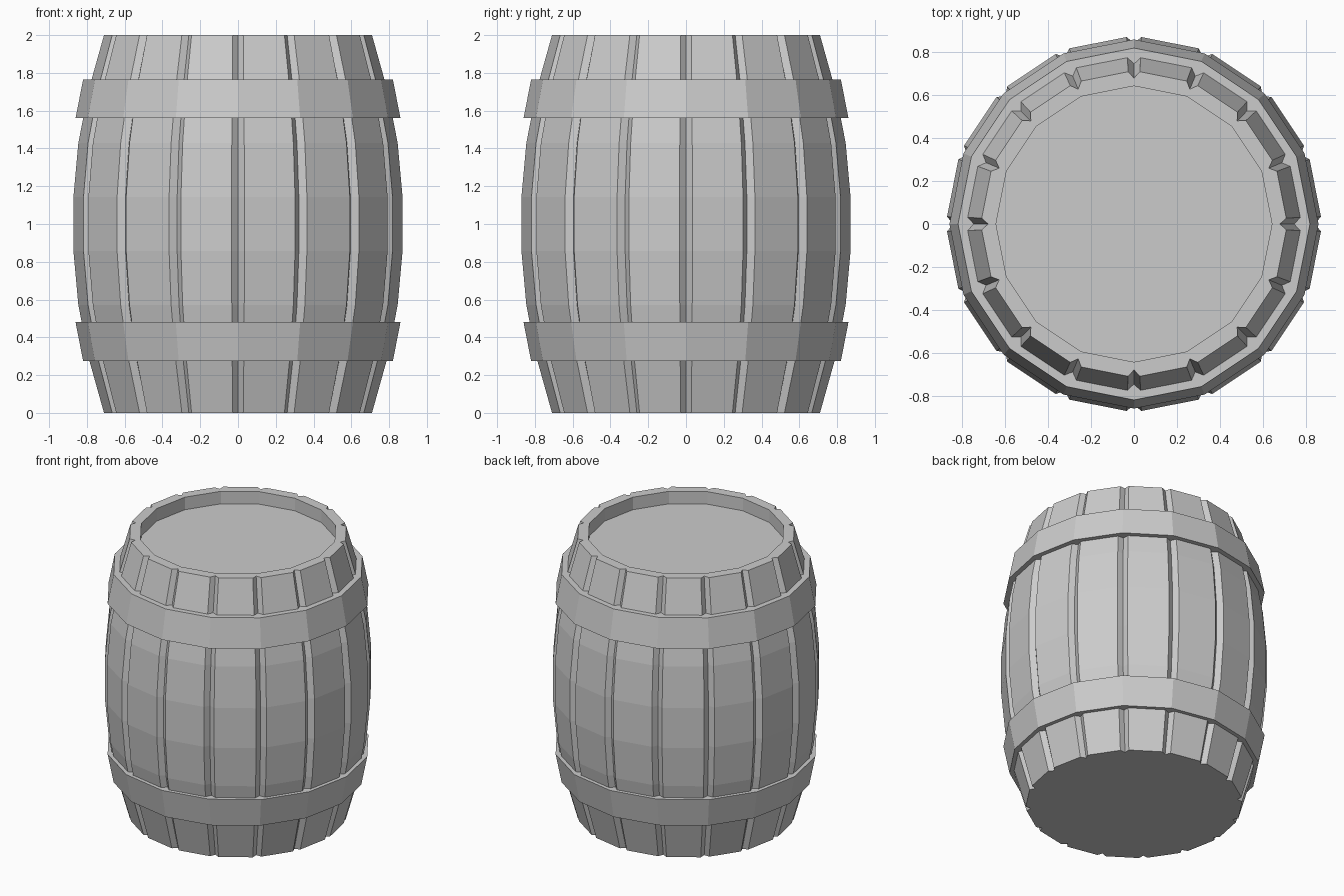
import bpy
import bmesh
from math import sin, cos, pi, radians

STAVES = 16
STEP = 2 * pi / STAVES

cube = bpy.data.objects.get("Cube")
if cube:
    bpy.data.objects.remove(cube, do_unlink=True)

grey = bpy.data.materials.new("plain_grey")
grey.use_nodes = True
colour = (0.6, 0.6, 0.6, 1)
grey.diffuse_color = colour
grey.node_tree.nodes["Principled BSDF"].inputs["Base Color"].default_value = colour


def ring(bm, points, z):
    """Ring of vertices from (radius, angle) pairs."""
    return [bm.verts.new((r * cos(a), r * sin(a), z)) for r, a in points]


def bridge(bm, low, high):
    n = len(low)
    for i in range(n):
        j = (i + 1) % n
        bm.faces.new((low[i], low[j], high[j], high[i]))


def polygon(radius):
    return [(radius, i * STEP) for i in range(STAVES)]


def grooved(radius, half_width=0.034, depth=0.03):
    """Flat staves separated by V grooves."""
    half = half_width / 0.87
    points = []
    for i in range(STAVES):
        a = i * STEP
        points += [(radius, a - half), (radius - depth, a), (radius, a + half)]
    return points


def finish(bm, name):
    bmesh.ops.recalc_face_normals(bm, faces=bm.faces)
    mesh = bpy.data.meshes.new(name)
    bm.to_mesh(mesh)
    bm.free()
    mesh.materials.append(grey)
    obj = bpy.data.objects.new(name, mesh)
    bpy.context.collection.objects.link(obj)
    return obj


# Staved body: bulging shell, flat bottom, rim and recessed lid
half_profile = [0.71, 0.79, 0.846, 0.872]
radii = half_profile + half_profile[::-1]
bm = bmesh.new()
rings = [ring(bm, grooved(r), 2 * k / 7) for k, r in enumerate(radii)]
for low, high in zip(rings, rings[1:]):
    bridge(bm, low, high)
bm.faces.new(rings[0][::-1])

inner = ring(bm, polygon(0.643), 2)
floor = ring(bm, polygon(0.643), 1.91)
top = rings[-1]
for i in range(STAVES):
    j = (i + 1) % STAVES
    left, mid, right = top[3 * i:3 * i + 3]
    bm.faces.new((left, mid, inner[i]))
    bm.faces.new((mid, right, inner[i]))
    bm.faces.new((right, top[3 * j], inner[j], inner[i]))
bridge(bm, inner, floor)
bm.faces.new(floor)
finish(bm, "barrel_body")


# Hoops: the wide edge faces the middle of the barrel
def hoop(name, z_wide, z_narrow):
    bm = bmesh.new()
    loops = [ring(bm, polygon(r), z) for r, z in
             ((0.86, z_wide), (0.82, z_narrow), (0.72, z_narrow), (0.76, z_wide))]
    for k in range(4):
        bridge(bm, loops[k], loops[(k + 1) % 4])
    finish(bm, name)


hoop("upper_hoop", 1.56, 1.765)
hoop("lower_hoop", 0.48, 0.275)
